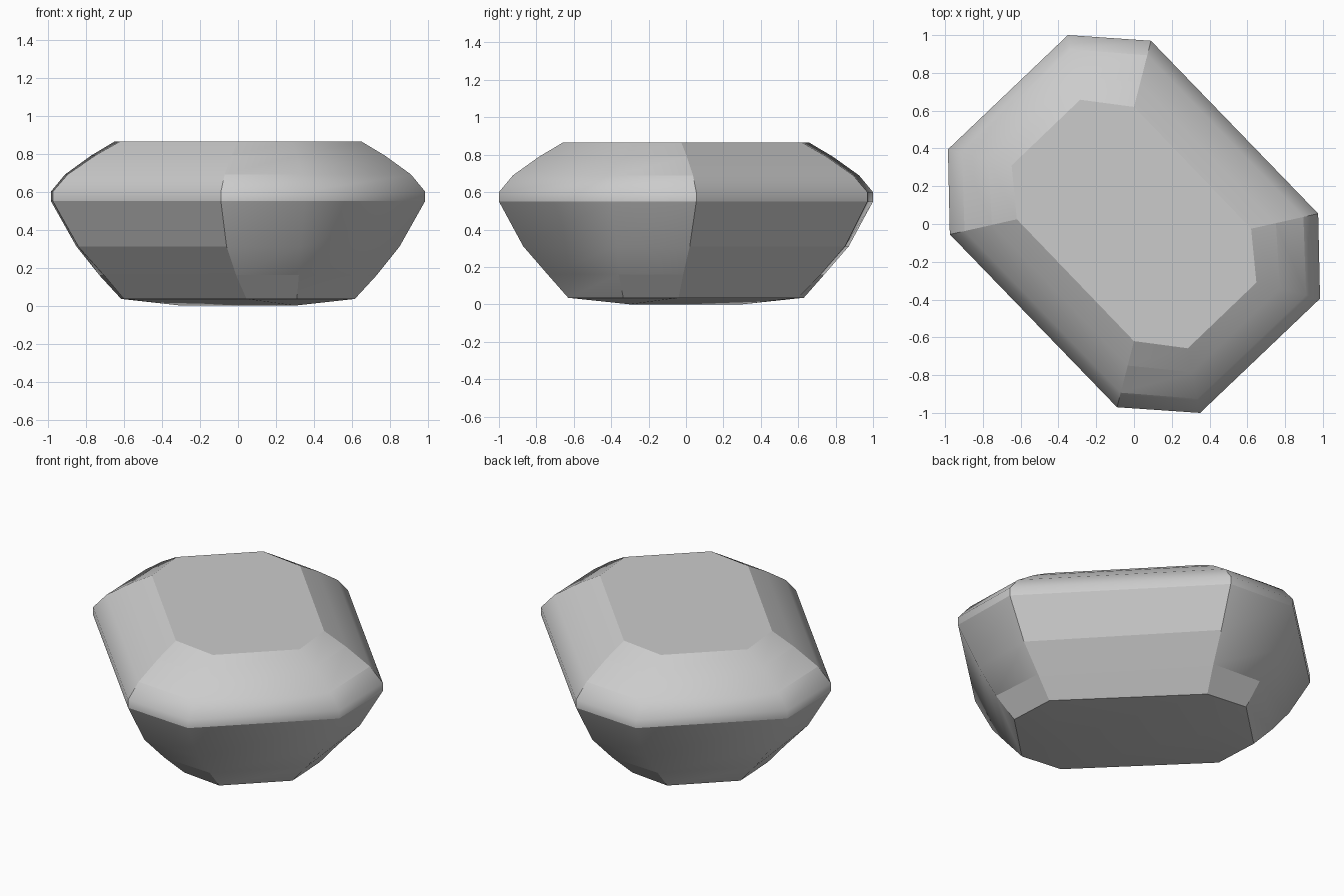
import bpy
import bmesh

cube = bpy.data.objects.get("Cube")
if cube:
    bpy.data.objects.remove(cube)

# Half outlines; the other half is the same turned by 180 degrees
GIRDLE = [(-.09, -.97), (.35, -1), (.985, -.395), (.975, .055)]
TABLE = [(0, -.62), (.285, -.658), (.648, -.31), (.62, -.025)]
UPPER = [(-.06, -.85), (.33, -.87), (.85, -.37), (.84, .02)]
LOWER = [(-.01, -.72), (.32, -.74), (.73, -.36), (.705, -.015)]
BASE = [(.045, -.6), (.31, -.63), (.615, -.335), (.6, -.04)]


def blend(t):
    return [tuple(g + (e - g) * t for g, e in zip(a, b))
            for a, b in zip(GIRDLE, TABLE)]


# Rings from bottom to top: outline, height
rings = [(BASE, .035), (LOWER, .16), (UPPER, .31), (GIRDLE, .55), (GIRDLE, .6),
         (blend(.22), .69), (blend(.63), .79), (TABLE, .865)]

bm = bmesh.new()
loops = [[bm.verts.new((s * x, s * y, z)) for s in (1, -1) for x, y in half]
         for half, z in rings]

# Pavilion, girdle and crown walls
for low, high in zip(loops, loops[1:]):
    for i in range(8):
        j = (i + 1) % 8
        bm.faces.new((low[i], low[j], high[j], high[i]))

# Flat table on top
bm.faces.new(loops[-1])

# Keel under the base
b = loops[0]
near = bm.verts.new((.3, -.3, 0))
far = bm.verts.new((-.3, .3, 0))
for tip, start in ((near, 0), (far, 4)):
    for i in range(start, start + 3):
        bm.faces.new((b[i + 1], b[i], tip))
bm.faces.new((b[4], b[3], near, far))
bm.faces.new((b[0], b[7], far, near))

bm.normal_update()
for f in bm.faces:
    f.smooth = True


def sharpen(v, w):
    bm.edges.get((v, w)).smooth = False


# Crisp edges: around base, below girdle and table; on the other rings by side
for k, loop in enumerate(loops):
    for i in range(8):
        side = i % 4
        long_side, corner = side == 3, side in (0, 2)
        if k in (0, 3, 7) or (k == 2 and long_side) or (k in (1, 5, 6) and corner):
            sharpen(loop[i], loop[(i + 1) % 8])
        # Upright edges beside the long sides, and beside the lowest corners
        if k < 7 and (side in (0, 3) or k == 0):
            sharpen(loop[i], loops[k + 1][i])

mesh = bpy.data.meshes.new("gemstone")
bm.to_mesh(mesh)
bm.free()
gem = bpy.data.objects.new("gemstone", mesh)
bpy.context.collection.objects.link(gem)

# Single grey material
grey = bpy.data.materials.new("light grey")
grey.use_nodes = True
colour = (.6, .6, .6, 1)
grey.diffuse_color = colour
grey.node_tree.nodes["Principled BSDF"].inputs["Base Color"].default_value = colour
mesh.materials.append(grey)
